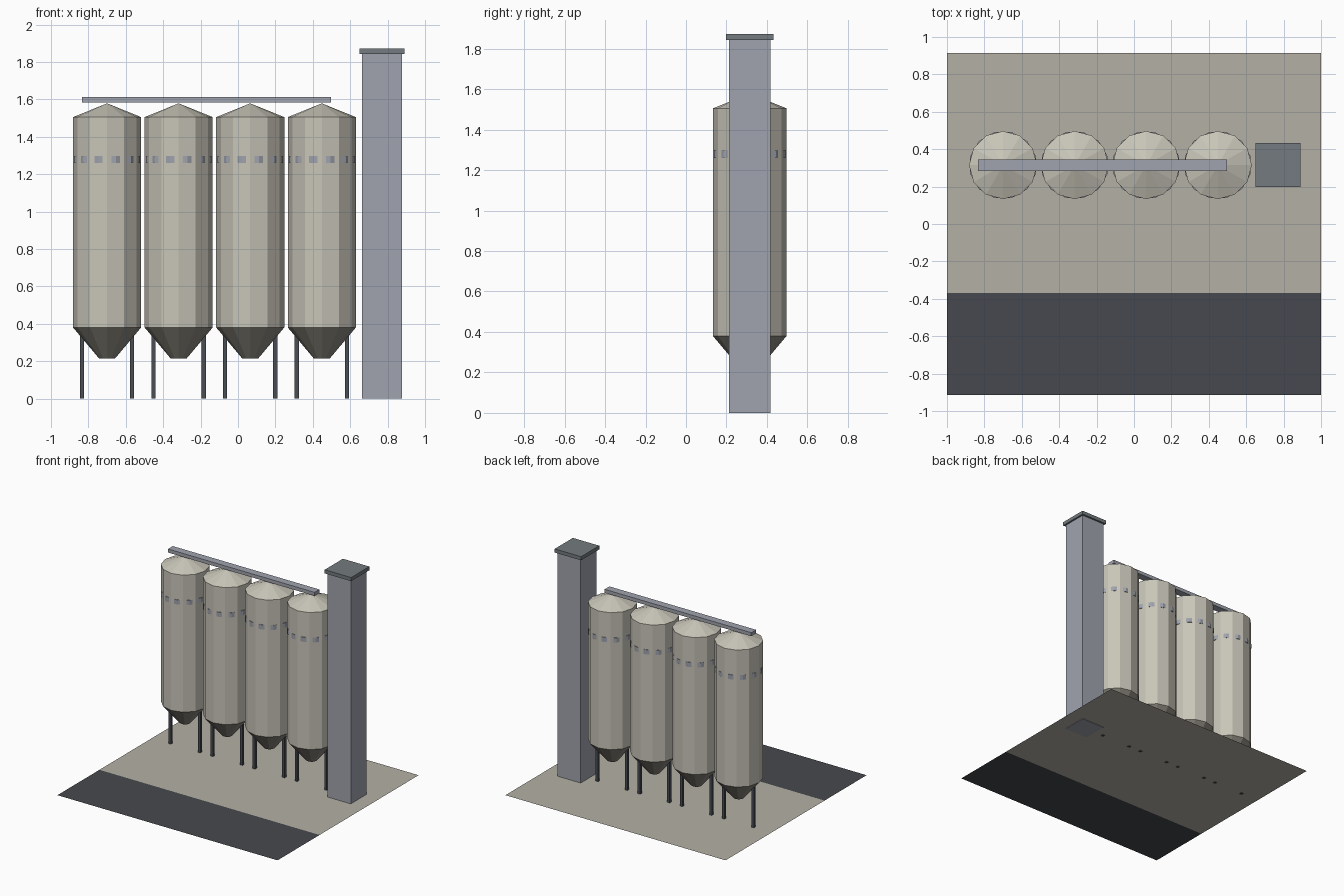
import bpy, math

if "Cube" in bpy.data.objects:
    bpy.data.objects.remove(bpy.data.objects["Cube"])


def material(name, rgb):
    """Flat material from 0-255 screen colour, converted to linear."""
    m = bpy.data.materials.new(name)
    lin = [(c / 255 / 12.92) if c < 10 else ((c / 255 + 0.055) / 1.055) ** 2.4 for c in rgb]
    m.diffuse_color = (*lin, 1)
    m.use_nodes = True
    m.node_tree.nodes["Principled BSDF"].inputs["Base Color"].default_value = m.diffuse_color
    return m


CONCRETE = material("concrete", (180, 176, 166))
ASPHALT = material("asphalt", (70, 73, 78))
SILO = material("silo_cream", (200, 197, 184))
HOPPER = material("hopper_taupe", (138, 134, 124))
STEEL = material("steel_blue_grey", (160, 164, 174))
CAP = material("cap_slate", (116, 123, 126))
LEG = material("leg_dark", (74, 78, 84))


def mesh_object(name, verts, faces, mat):
    me = bpy.data.meshes.new(name)
    me.from_pydata(verts, [], faces)
    me.materials.append(mat)
    ob = bpy.data.objects.new(name, me)
    bpy.context.collection.objects.link(ob)
    return ob


def box(name, x0, x1, y0, y1, z0, z1, mat):
    v = [(x, y, z) for z in (z0, z1) for x, y in ((x0, y0), (x1, y0), (x1, y1), (x0, y1))]
    f = [(3, 2, 1, 0), (4, 5, 6, 7)] + [(i, (i + 1) % 4, (i + 1) % 4 + 4, i + 4) for i in range(4)]
    return mesh_object(name, v, f, mat)


def sheet(name, x0, x1, y0, y1, z, mat):
    return mesh_object(name, [(x0, y0, z), (x1, y0, z), (x1, y1, z), (x0, y1, z)], [(0, 1, 2, 3)], mat)


def lathe(name, cx, cy, profile, n, mat, turn=0.0, caps=True):
    """Faceted solid of revolution from (radius, z) pairs, bottom to top."""
    v = [(cx + r * math.cos(turn + math.tau * i / n), cy + r * math.sin(turn + math.tau * i / n), z)
         for r, z in profile for i in range(n)]
    f = [(k * n + i, k * n + (i + 1) % n, (k + 1) * n + (i + 1) % n, (k + 1) * n + i)
         for k in range(len(profile) - 1) for i in range(n)]
    if caps:
        f += [tuple(reversed(range(n))), tuple(range(len(v) - n, len(v)))]
    return mesh_object(name, v, f, mat)


ROW_Y = 0.315
R = 0.182
SIDES = 12

# Ground: concrete yard and road strip
sheet("yard", -1, 1, -0.37, 0.915, 0.004, CONCRETE)
sheet("road", -1, 1, -0.915, -0.37, 0.004, ASPHALT)

# Row of four silos
for k in range(4):
    x = -0.70 + 0.3827 * k
    lathe(f"silo_body_{k}", x, ROW_Y, [(R, 0.38), (R, 1.505)], SIDES, SILO)
    lathe(f"silo_roof_{k}", x, ROW_Y, [(R, 1.505), (0.004, 1.577)], SIDES, SILO)
    lathe(f"silo_hopper_{k}", x, ROW_Y, [(0.043, 0.215), (R, 0.38)], SIDES, HOPPER)
    # Band turned half a facet, so it shows between the body corners
    lathe(f"silo_band_{k}", x, ROW_Y, [(R, 1.26), (R, 1.298)], SIDES, STEEL, math.pi / SIDES)
    for s in (-1, 1):
        lx = x + s * 0.134
        box(f"silo_leg_{k}_{'left' if s < 0 else 'right'}", lx - 0.011, lx + 0.011,
            ROW_Y - 0.011, ROW_Y + 0.011, 0, 0.38, LEG)

# Conveyor over the roofs
box("conveyor", -0.835, 0.497, ROW_Y - 0.031, ROW_Y + 0.031, 1.583, 1.612, STEEL)

# Elevator tower with cap
box("tower", 0.664, 0.876, ROW_Y - 0.103, ROW_Y + 0.103, 0, 1.842, STEEL)
box("tower_cap", 0.65, 0.89, ROW_Y - 0.118, ROW_Y + 0.118, 1.842, 1.872, CAP)
